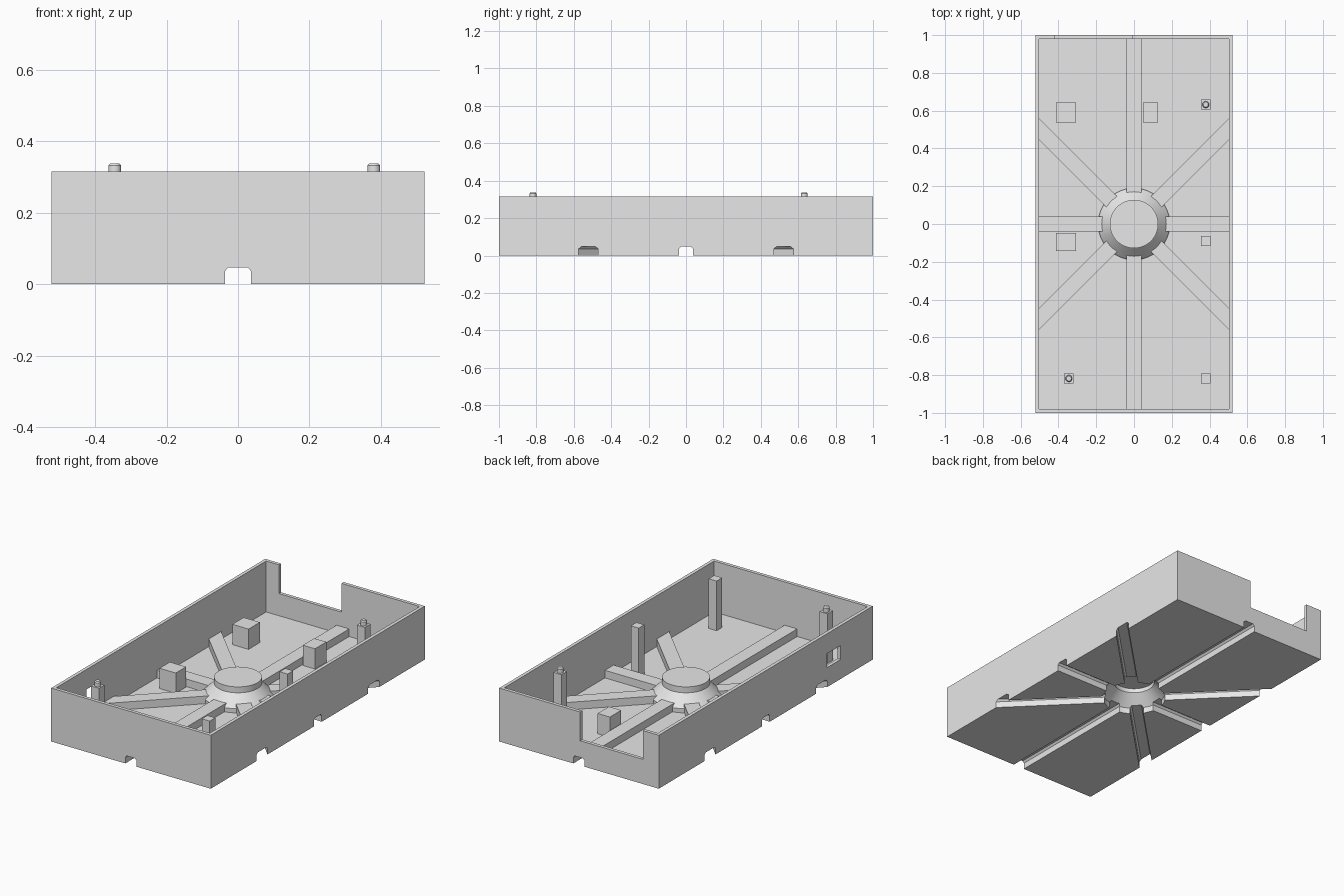
import bpy, bmesh, math
from mathutils import Vector

cube = bpy.data.objects.get("Cube")
if cube:
    bpy.data.objects.remove(cube, do_unlink=True)

HX, HY, TOP = 0.522, 1.0, 0.316      # tray half width, half length, height
WALL, FLOOR = 0.02, 0.015

grey = bpy.data.materials.new("plain grey")
grey.use_nodes = True
grey.diffuse_color = (0.8, 0.8, 0.8, 1)
grey.node_tree.nodes["Principled BSDF"].inputs["Base Color"].default_value = (0.8, 0.8, 0.8, 1)


def finish(bm, name):
    bmesh.ops.recalc_face_normals(bm, faces=bm.faces[:])
    mesh = bpy.data.meshes.new(name)
    bm.to_mesh(mesh)
    bm.free()
    mesh.materials.append(grey)
    obj = bpy.data.objects.new(name, mesh)
    bpy.context.collection.objects.link(obj)
    return obj


def box(name, x0, x1, y0, y1, z0, z1):
    bm = bmesh.new()
    bmesh.ops.create_cube(bm, size=1)
    for v in bm.verts:
        v.co = Vector(((x0 + x1) / 2 + v.co.x * (x1 - x0),
                       (y0 + y1) / 2 + v.co.y * (y1 - y0),
                       (z0 + z1) / 2 + v.co.z * (z1 - z0)))
    return finish(bm, name)


def lathe(name, profile, segments):
    """Spin an (r, z) profile that starts and ends on the axis."""
    bm = bmesh.new()
    verts = [bm.verts.new((r, 0, z)) for r, z in profile]
    edges = [bm.edges.new(pair) for pair in zip(verts, verts[1:])]
    bmesh.ops.spin(bm, geom=verts + edges, cent=(0, 0, 0), axis=(0, 0, 1),
                   angle=math.tau, steps=segments, use_duplicate=False)
    bmesh.ops.remove_doubles(bm, verts=bm.verts[:], dist=0.0001)
    return finish(bm, name)


def spokes(name, section, reach_x, reach_y):
    """Eight radiating bars; diagonals are sheared so they end flat on the side walls."""
    bm = bmesh.new()

    def bar(place):
        rings = [[bm.verts.new(place(end, w, z)) for w, z in section] for end in (0, 1)]
        bm.faces.new(rings[0])
        bm.faces.new(rings[1])
        for i in range(len(section)):
            j = (i + 1) % len(section)
            bm.faces.new((rings[0][i], rings[0][j], rings[1][j], rings[1][i]))

    for side in (-1, 1):
        for slope in (-1, 0, 1):
            start = 0.07 if slope else 0.11
            stretch = math.sqrt(2) if slope else 1

            def sideways(end, w, z):
                x = side * (reach_x if end else start)
                return (x, w * stretch + slope * x, z)
            bar(sideways)
        bar(lambda end, w, z: (w, side * (reach_y if end else 0.11), z))
    return finish(bm, name)


def combine(target, tool, operation):
    mod = target.modifiers.new(tool.name, "BOOLEAN")
    mod.operation, mod.solver, mod.object = operation, "EXACT", tool
    bpy.context.view_layer.objects.active = target
    bpy.ops.object.modifier_apply(modifier=mod.name)
    bpy.data.objects.remove(tool, do_unlink=True)


def smooth(obj):
    bpy.ops.object.select_all(action="DESELECT")
    obj.select_set(True)
    bpy.context.view_layer.objects.active = obj
    bpy.ops.object.shade_smooth_by_angle(angle=math.radians(30))


# Open tray
tray = box("tray", -HX, HX, -HY, HY, 0, TOP)
combine(tray, box("cavity", WALL - HX, HX - WALL, WALL - HY, HY - WALL, FLOOR, 0.5), "DIFFERENCE")

# Raised ribs and central hub
rib = [(-0.041, 0.005), (0.041, 0.005), (0.041, 0.06), (-0.041, 0.06)]
combine(tray, spokes("ribs", rib, HX - 0.01, HY - 0.01), "UNION")
hub = [(0, 0.006), (0.19, 0.006), (0.19, 0.04), (0.128, 0.105), (0.128, 0.14), (0, 0.14)]
combine(tray, lathe("hub", hub, 64), "UNION")

# Hollow hub and the channels running under the ribs
hollow = [(0, -0.05), (0.174, -0.05), (0.174, 0.035), (0.112, 0.1), (0.112, 0.125), (0, 0.125)]
combine(tray, lathe("hub_hollow", hollow, 64), "DIFFERENCE")
channel = [(-0.037, -0.04), (0.037, -0.04), (0.037, 0.036),
           (0.027, 0.047), (-0.027, 0.047), (-0.037, 0.036)]
combine(tray, spokes("channels", channel, 0.6, 1.1), "DIFFERENCE")

# Back wall opening and side wall window
combine(tray, box("back_opening", -0.418, -0.008, 0.95, 1.1, 0.146, 0.5), "DIFFERENCE")
combine(tray, box("side_window", -0.6, -0.49, -0.70, -0.57, 0.115, 0.198), "DIFFERENCE")
smooth(tray)

# Low support blocks
for name, x, y, wx, wy in (("back_right_block", -0.36, 0.59, 0.053, 0.053),
                           ("back_middle_block", 0.088, 0.59, 0.04, 0.053),
                           ("middle_right_block", -0.36, -0.095, 0.053, 0.048)):
    box(name, x - wx, x + wx, y - wy, y + wy, 0.01, 0.135)

# Tall posts, two of them with locating pins
for name, x, y, pinned in (("back_left", 0.38, 0.632, True),
                           ("middle_left", 0.38, -0.09, False),
                           ("front_left", 0.38, -0.818, False),
                           ("front_right", -0.345, -0.818, True)):
    h = 0.026
    box(name + "_post", x - h, x + h, y - h, y + h, 0.01, 0.309)
    if pinned:
        pin = lathe(name + "_pin", [(0, 0.305), (0.018, 0.305), (0.018, 0.332),
                                    (0.013, 0.338), (0, 0.338)], 24)
        pin.location = (x, y, 0)
        smooth(pin)
